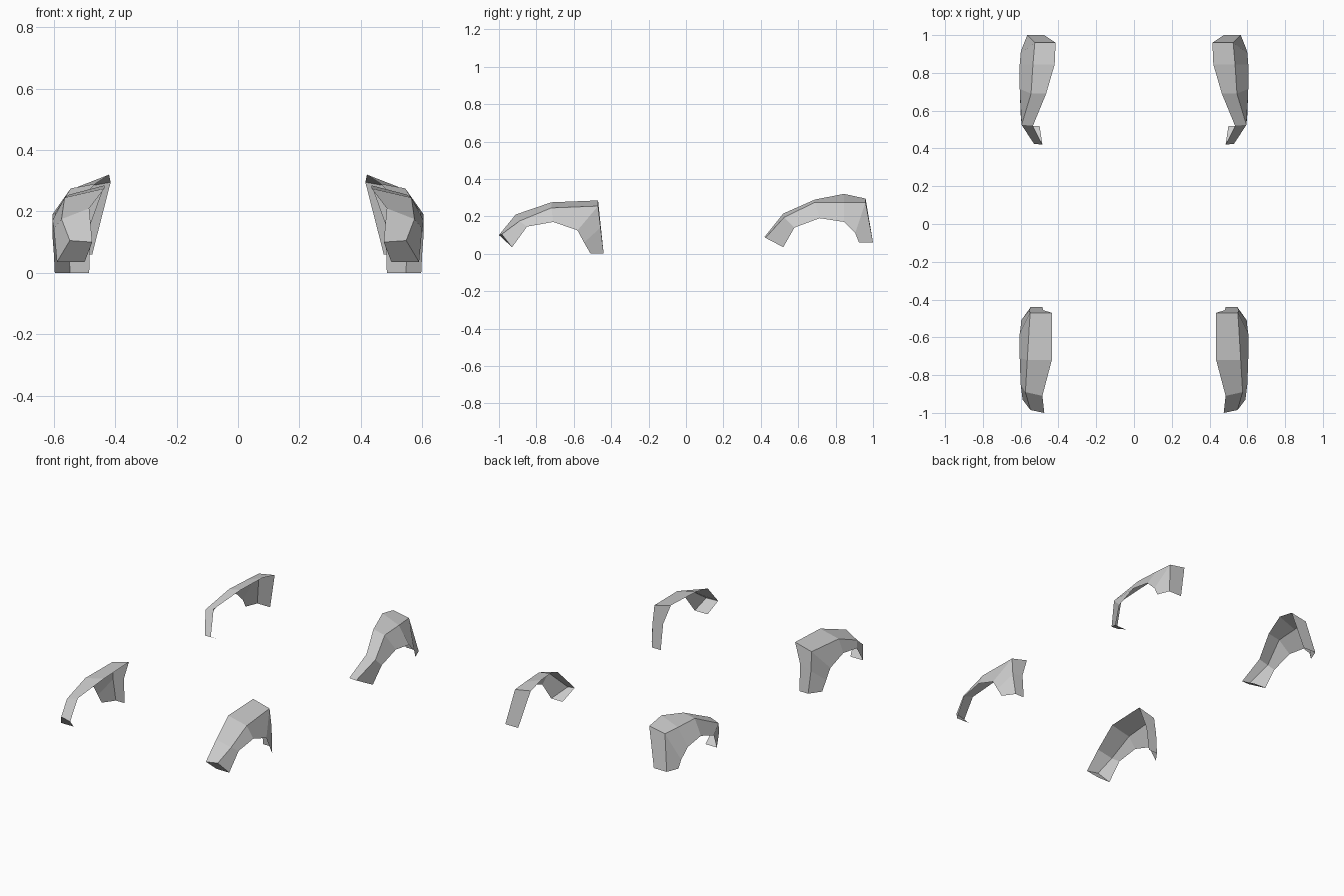
import bpy, bmesh

if "Cube" in bpy.data.objects:
    bpy.data.objects.remove(bpy.data.objects["Cube"])

def fender(name, inner, crease, arch, tip):
    """Open shell lofted through three edge rows, with a small cap at the front tip."""
    bm = bmesh.new()
    rows = [[bm.verts.new(p) for p in row] for row in (inner, crease, arch)]
    for a, b in zip(rows, rows[1:]):
        for i in range(len(a) - 1):
            bm.faces.new((a[i], a[i + 1], b[i + 1], b[i]))
    t = bm.verts.new(tip)
    bm.faces.new((rows[0][0], rows[1][0], rows[2][0], t))
    bmesh.ops.recalc_face_normals(bm, faces=bm.faces)
    # outer skin should face upward
    if max(bm.faces, key=lambda f: abs(f.normal.z)).normal.z < 0:
        bmesh.ops.reverse_faces(bm, faces=bm.faces)
    mesh = bpy.data.meshes.new(name)
    bm.to_mesh(mesh)
    bm.free()
    ob = bpy.data.objects.new(name, mesh)
    bpy.context.collection.objects.link(ob)
    # left and right pair
    mod = ob.modifiers.new("mirror", 'MIRROR')
    mod.use_mirror_merge = False
    return ob

# Front pair: inner edge, crease, wheel-arch edge, from front tip to rear foot
fender("front_fenders",
       [(.475, -1, .10), (.485, -.91, .21), (.435, -.72, .275),
        (.435, -.47, .285), (.48, -.457, .16), (.485, -.44, 0)],
       [(.548, -.985, .105), (.575, -.89, .175), (.565, -.72, .245),
        (.55, -.47, .255), (.555, -.457, .14), (.547, -.44, 0)],
       [(.59, -.93, .035), (.60, -.85, .145), (.605, -.71, .17),
        (.605, -.58, .125), (.60, -.545, .06), (.597, -.51, 0)],
       (.50, -.93, .035))

# Rear pair
fender("rear_fenders",
       [(.485, .42, .09), (.535, .52, .215), (.465, .69, .29),
        (.42, .845, .32), (.415, .96, .295), (.475, 1, .06)],
       [(.53, .425, .085), (.595, .525, .195), (.545, .69, .275),
        (.535, .845, .275), (.525, .96, .275), (.565, 1, .06)],
       [(.58, .52, .035), (.60, .58, .14), (.605, .715, .19),
        (.605, .845, .17), (.60, .905, .11), (.595, .925, .06)],
       (.50, .52, .035))
